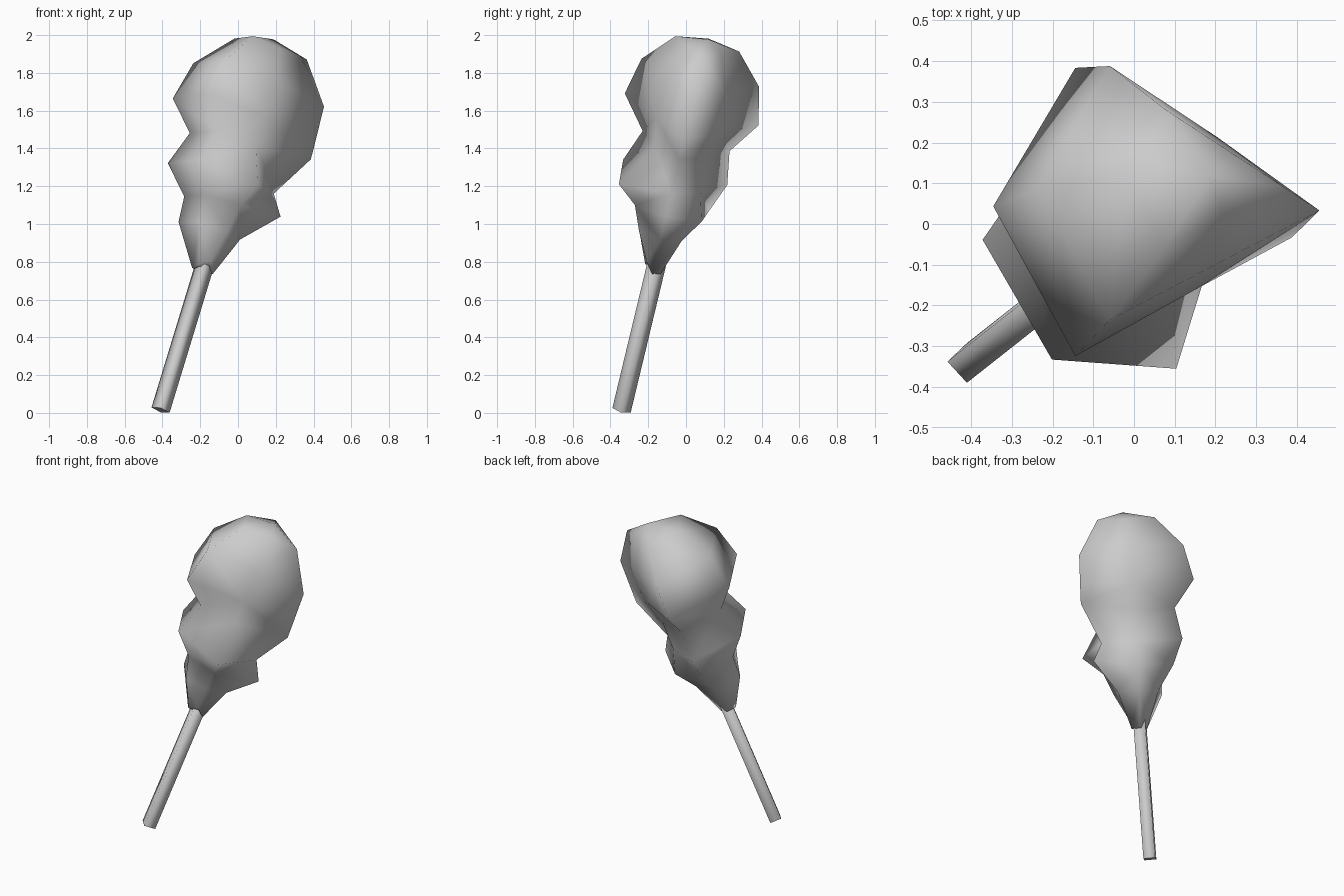
import bpy
import bmesh
import math
from mathutils import Vector

cube = bpy.data.objects.get("Cube")
if cube:
    bpy.data.objects.remove(cube, do_unlink=True)

# Leaning axis shared by every part, with two directions across it
BASE = Vector((-0.41, -0.353, 0.015))
AXIS = Vector((0.284, 0.224, 0.932)).normalized()
SIDE = (Vector((1, 0, 0)) - AXIS * AXIS.x).normalized()
BACK = AXIS.cross(SIDE)

grey = bpy.data.materials.new("plain_grey")
grey.use_nodes = True
grey.diffuse_color = (0.6, 0.6, 0.6, 1)
grey.node_tree.nodes["Principled BSDF"].inputs["Base Color"].default_value = (0.6, 0.6, 0.6, 1)


def ring(base, height, radii, nudges):
    """Points around the axis from +x towards the back; nudges slide some along it."""
    points = []
    for i, r in enumerate(radii):
        angle = math.tau * i / len(radii)
        across = SIDE * math.cos(angle) + BACK * math.sin(angle)
        points.append(base + AXIS * (height + nudges.get(i, 0)) + across * r)
    return points


def loft(name, base, sections, tip):
    """Skin the sections, close the bottom and end in a tip."""
    bm = bmesh.new()
    rings = [[bm.verts.new(p) for p in ring(base, *s)] for s in sections]
    sides = len(rings[0])
    bm.faces.new(reversed(rings[0]))
    for low, high in zip(rings, rings[1:]):
        for i in range(sides):
            j = (i + 1) % sides
            bm.faces.new((low[i], low[j], high[j], high[i]))
    peak = bm.verts.new(base + AXIS * tip)
    for i in range(sides):
        bm.faces.new((rings[-1][i], rings[-1][(i + 1) % sides], peak))
    # Short diagonals keep the hollows between lumps
    bmesh.ops.triangulate(bm, faces=bm.faces[:], quad_method="SHORT_EDGE")
    for face in bm.faces:
        face.smooth = True

    mesh = bpy.data.meshes.new(name)
    bm.to_mesh(mesh)
    bm.free()
    mesh.materials.append(grey)
    obj = bpy.data.objects.new(name, mesh)
    bpy.context.collection.objects.link(obj)
    return obj


# Straight four-sided stick, its bottom end kept sharp
stick = loft("stick", BASE + Vector((0, 0.012, 0)),
             [(0, [0.05] * 4, {}), (0.9, [0.05] * 4, {})], 0.92)
stick.data.polygons.foreach_set(
    "use_smooth", [p.normal.dot(AXIS) > -0.9 for p in stick.data.polygons])

# Lumpy spun floss: height along the stick, six radii, slid corners
floss = [
    (0.79, (0.055, 0.05, 0.055, 0.06, 0.055, 0.05), {4: 0.02, 5: 0.05}),
    (1.01, (0.14, 0.13, 0.145, 0.20, 0.16, 0.14), {}),
    (1.15, (0.31, 0.22, 0.25, 0.21, 0.20, 0.20), {0: 0.04}),
    (1.30, (0.24, 0.17, 0.32, 0.345, 0.335, 0.325), {5: -0.04}),
    (1.49, (0.375, 0.165, 0.285, 0.28, 0.26, 0.17), {0: 0.045}),
    (1.645, (0.37, 0.2, 0.42, 0.42, 0.42, 0.2), {}),
    (1.86, (0.36, 0.183, 0.37, 0.37, 0.37, 0.183), {0: -0.03}),
    (2.05, (0.2, 0.1, 0.2, 0.2, 0.2, 0.1), {}),
]
loft("candy_floss", BASE, floss, 2.105)
